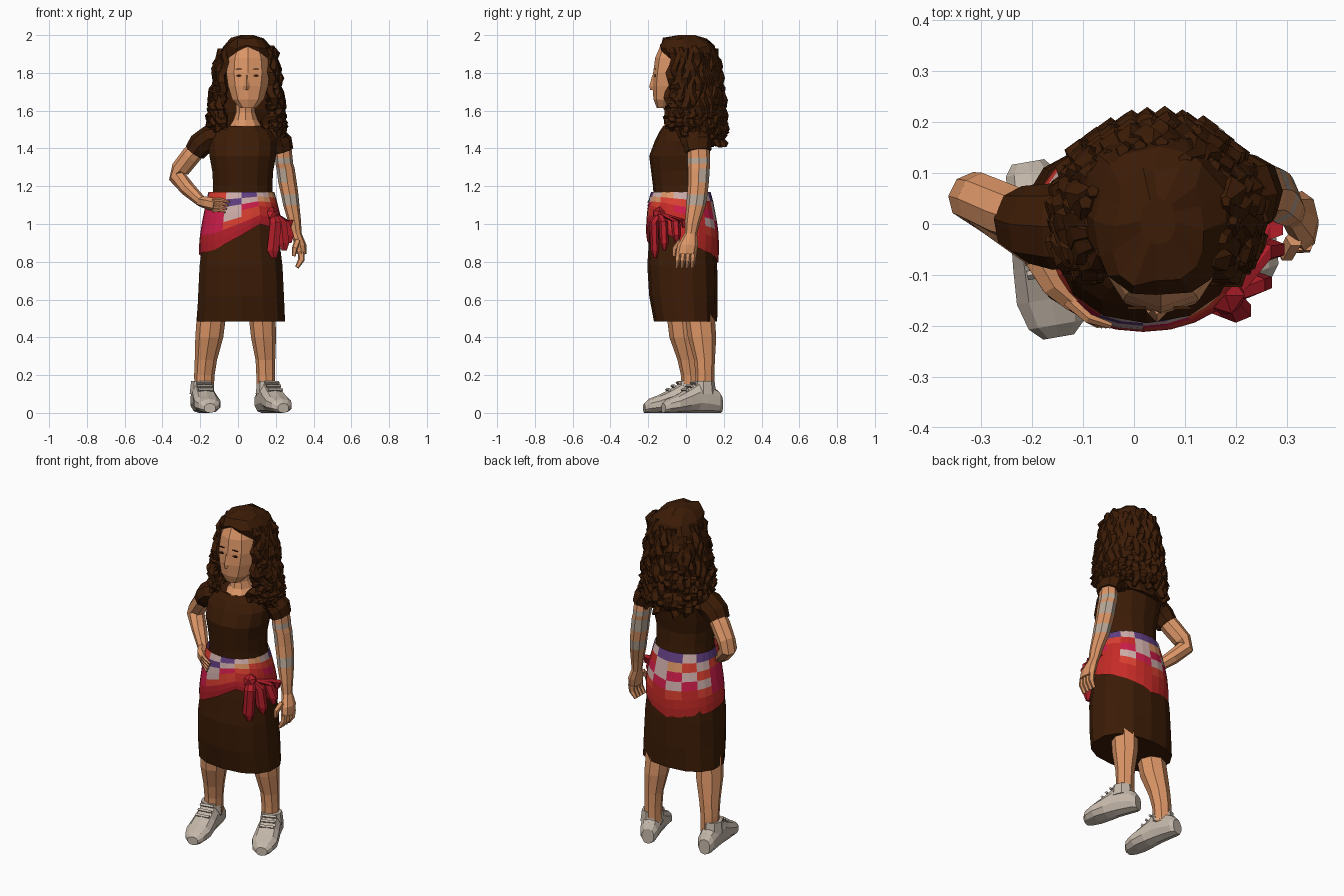
import bpy, bmesh, math, random
from mathutils import Vector, Matrix

random.seed(4)
cube = bpy.data.objects.get("Cube")
if cube:
    bpy.data.objects.remove(cube, do_unlink=True)

UP, BACK = Vector((0, 0, 1)), Vector((0, 1, 0))


def material(name, r, g, b):
    mat = bpy.data.materials.new(name)
    mat.use_nodes = True
    mat.diffuse_color = (r, g, b, 1)
    mat.node_tree.nodes["Principled BSDF"].inputs["Base Color"].default_value = (r, g, b, 1)
    return mat


skin = material("skin", .72, .305, .135)
brown = material("dark_brown", .045, .0115, .002)
canvas = material("shoe_canvas", .56, .48, .405)
red = material("deep_red", .45, .013, .022)
brick = material("brick_red", .56, .024, .02)
crimson = material("crimson", .62, .012, .07)
scarlet = material("scarlet", .70, .05, .03)
blush = material("blush_grey", .62, .42, .40)
purple = material("purple", .12, .05, .22)
ink = material("arm_marking", .48, .39, .31)


def sweep(bm, stations, sides=8, axis=None, ref=BACK, power=2, cap=True, color=None):
    """Skin rings (x, y, z, radius along ref, radius across) along a path."""
    centres = [Vector(s[:3]) for s in stations]
    rings = []
    for i, (c, s) in enumerate(zip(centres, stations)):
        t = axis or centres[min(i + 1, len(centres) - 1)] - centres[max(i - 1, 0)]
        t = t.normalized()
        u = (ref - t * t.dot(ref)).normalized()
        v = t.cross(u)
        ring = []
        for k in range(sides):
            a = math.tau * k / sides
            co, si = math.cos(a), math.sin(a)
            co = math.copysign(abs(co) ** (2 / power), co)
            si = math.copysign(abs(si) ** (2 / power), si)
            ring.append(bm.verts.new(c + u * s[3] * co + v * s[4] * si))
        rings.append(ring)
    for i in range(len(rings) - 1):
        for k in range(sides):
            n = (k + 1) % sides
            f = bm.faces.new((rings[i][k], rings[i][n], rings[i + 1][n], rings[i + 1][k]))
            if color:
                f.material_index = color(i, k)
    if cap:
        bm.faces.new(rings[0])
        bm.faces.new(rings[-1])
    return rings


def finish(bm, name, *mats):
    bmesh.ops.recalc_face_normals(bm, faces=bm.faces)
    mesh = bpy.data.meshes.new(name)
    bm.to_mesh(mesh)
    bm.free()
    for m in mats:
        mesh.materials.append(m)
    obj = bpy.data.objects.new(name, mesh)
    bpy.context.collection.objects.link(obj)
    return obj


def part(name, mat, stations, **options):
    bm = bmesh.new()
    sweep(bm, stations, **options)
    return finish(bm, name, mat)


def body(x, rows):
    """Horizontal rings from (z, front, back, half width)."""
    return [(x, (f + b) / 2, z, (b - f) / 2, w) for z, f, b, w in rows]


# Shirt, skirt, neck and upper chest
part("shirt", brown, body(.025, [
    (1.13, -.17, .12, .165), (1.2, -.175, .115, .16), (1.28, -.185, .11, .165),
    (1.36, -.195, .125, .18), (1.44, -.165, .135, .185), (1.49, -.14, .125, .155),
    (1.52, -.12, .1, .11)]), sides=14, axis=UP, power=2.2)
part("skirt", brown, body(.016, [
    (.485, -.17, .165, .238), (.62, -.195, .168, .232), (.78, -.205, .165, .224),
    (.93, -.195, .155, .205), (1.06, -.18, .14, .18), (1.14, -.17, .12, .165)]),
    sides=14, axis=UP, power=2.4)
part("neck", skin, body(.04, [
    (1.48, -.13, .09, .09), (1.522, -.118, .09, .085), (1.55, -.095, .075, .068),
    (1.59, -.085, .04, .054), (1.7, -.09, .04, .05)]), sides=10, axis=UP)

# Head with nose, brows and eyes
part("head", skin, body(.053, [
    (1.615, -.155, -.07, .045), (1.66, -.172, 0, .088), (1.73, -.178, .06, .11),
    (1.8, -.174, .09, .12), (1.88, -.163, .1, .112), (1.945, -.135, .08, .08)]),
    sides=10, axis=UP, power=2.2)
part("nose", skin, [(.045, -.165, 1.71, .025, .022), (.045, -.176, 1.73, .018, .018),
                    (.045, -.168, 1.79, .01, .008)], sides=4, axis=UP)
for side, label in ((-1, "right"), (1, "left")):
    for feature, z, wide, tall in (("eye", 1.785, .016, .007), ("brow", 1.82, .02, .003)):
        x = .05 + side * .045
        part(f"{label}_{feature}", brown, [(x, -.162, z, tall, wide), (x, -.168, z, tall, wide)],
             sides=6, axis=-BACK, ref=UP)

# Hair: a lumpy cap
cap = part("hair_cap", brown, body(.047, [
    (1.42, .08, .16, .10), (1.5, .02, .18, .165), (1.6, -.02, .18, .165),
    (1.7, -.04, .178, .16), (1.8, -.07, .175, .158), (1.88, -.115, .166, .152),
    (1.935, -.142, .145, .13), (1.975, -.12, .11, .09), (2, -.04, .05, .035)]),
    sides=16, axis=UP, power=2.3)
for v in cap.data.vertices:
    if v.co.z < 1.99:
        v.co += Vector([random.uniform(-.011, .011) for _ in range(3)])

# Hair: curly locks hanging round the back and sides
bm = bmesh.new()
LOCKS, STEPS = 48, 13


def lock(start, end, bulge):
    """A kinked, twisting strand whose middle is pushed out by bulge."""
    phase, turn = random.uniform(0, math.tau), random.choice((-1, 1))
    path = []
    for i in range(STEPS):
        f = i / (STEPS - 1)
        twist = phase + turn * i * 1.7
        p = start.lerp(end, f) + bulge * math.sin(math.pi * f)
        p += Vector((math.cos(twist), math.sin(twist), 0)) * .011
        r = random.uniform(.019, .031) * (.45 if i in (0, STEPS - 1) else 1)
        path.append((*p, r, r))
    sweep(bm, path, sides=5, axis=UP)


for j in range(LOCKS):
    a = math.radians(-40 + 260 * (j // 2) / (LOCKS // 2 - 1))
    out = Vector((math.cos(a), math.sin(a) * .93, 0))
    front = max(0, -math.sin(a))
    top = random.uniform(1.86, 1.95) if j % 2 else random.uniform(1.64, 1.74)
    low = 1.40 + .13 * front + random.uniform(0, .07)
    root = Vector((.045, .02, 0))
    lock(root + out * (.142 + .09 * (1.9 - top)) + UP * top, root + out * .188 + UP * low, out * .008)

# Hair: locks falling forward over the shoulders
for side in (-1, 1):
    for reach, y in ((.1, -.1), (.13, -.085), (.165, -.07), (.185, -.03)):
        lock(Vector((.045 + side * .145, -.05, 1.76)),
             Vector((.04 + side * reach, y, random.uniform(1.48, 1.52))), Vector((side * .012, 0, 0)))
finish(bm, "hair_locks", brown)

# Sleeves
part("right_sleeve", brown, [(-.08, .0, 1.46, .085, .07), (-.16, -.005, 1.45, .085, .068),
                             (-.2, .0, 1.42, .078, .066), (-.228, .01, 1.38, .066, .058)])
part("left_sleeve", brown, [(.13, .03, 1.46, .08, .07), (.2, .05, 1.46, .085, .065),
                            (.228, .06, 1.43, .08, .062), (.242, .065, 1.385, .07, .053)])

# Right arm bent with the hand on the hip
part("right_arm", skin, [(-.19, .005, 1.43, .05, .05), (-.25, .025, 1.36, .055, .052),
                         (-.305, .05, 1.29, .052, .05), (-.322, .055, 1.25, .05, .046),
                         (-.265, .01, 1.185, .045, .04), (-.19, -.06, 1.115, .03, .028)])
part("right_hand", skin, [(-.2, -.05, 1.12, .028, .03), (-.16, -.12, 1.11, .034, .025),
                          (-.12, -.155, 1.1, .034, .02)], sides=6, ref=UP)
bm = bmesh.new()
for k in range(4):
    z = 1.125 - .018 * k
    sweep(bm, [(-.13, -.15, z, .011, .012), (-.09, -.185, z + .003, .01, .01),
               (-.045 - .008 * k, -.2, z - .01, .006, .006)], sides=5, ref=UP)
finish(bm, "right_fingers", skin)

# Left arm hanging, with painted bands
bm = bmesh.new()
sweep(bm, [(.235, .065, 1.43, .055, .045), (.242, .068, 1.35, .06, .047),
           (.245, .068, 1.32, .06, .047), (.252, .068, 1.295, .058, .048),
           (.262, .066, 1.22, .055, .049), (.274, .06, 1.155, .054, .046),
           (.282, .053, 1.1, .052, .043), (.3, .035, 1.01, .04, .034),
           (.31, .025, .94, .032, .027)], sides=8, axis=UP,
      color=lambda i, k: int(i in (1, 5) or (i == 3 and k not in (4, 5))))
finish(bm, "left_arm", skin, ink)
bm = bmesh.new()
sweep(bm, [(.31, .025, .95, .033, .027), (.33, .01, .89, .055, .032),
           (.336, .0, .84, .055, .027)], sides=8, axis=UP)
for k in range(4):
    y = .042 - .027 * k
    sweep(bm, [(.335, y, .85, .016, .02), (.335, y - .005, .81, .015, .018),
               (.312, y - .01, .77, .01, .011)], sides=5)
sweep(bm, [(.315, -.03, .91, .018, .018), (.3, -.06, .87, .016, .016),
           (.295, -.062, .83, .01, .01)], sides=5)
finish(bm, "left_hand", skin)

# Legs
part("right_leg", skin, [(-.138, -.025, .54, .08, .078), (-.152, -.01, .4, .078, .074),
                         (-.17, .015, .28, .06, .059), (-.178, .025, .2, .052, .054),
                         (-.18, .03, .09, .05, .05)], axis=UP)
part("left_leg", skin, [(.126, .07, .54, .08, .072), (.135, .085, .4, .075, .066),
                        (.145, .098, .28, .055, .052), (.147, .1, .2, .05, .05),
                        (.147, .1, .09, .05, .05)], axis=UP)

# Shoes with laces
for label, heel, toe in (("right", (-.208, .122), (-.148, -.222)), ("left", (.125, .185), (.24, -.12))):
    heel, toe = Vector((*heel, 0)), Vector((*toe, 0))
    way = (toe - heel).normalized()
    outline = [(0, .045, .034), (.06, .06, .05), (.27, .078, .058), (.42, .082, .062), (.58, .065, .068),
               (.78, .047, .073), (.93, .037, .058), (1, .025, .032)]
    bm = bmesh.new()
    sweep(bm, [(*(heel.lerp(toe, f) + UP * h), h, w) for f, h, w in outline],
          sides=10, axis=way, ref=UP, power=2.3)
    ankle = heel.lerp(toe, .3)
    sweep(bm, [(*(ankle + UP * z), r, r) for z, r in ((.1, .066), (.168, .058))], axis=UP)
    across = way.cross(UP) * .04
    for f, z in ((.47, .16), (.55, .142), (.63, .122)):
        c = heel.lerp(toe, f) + UP * z
        sweep(bm, [(*(c + across * e), .009, .009) for e in (-1, 0, 1)], sides=4, ref=UP)
    finish(bm, f"{label}_shoe", canvas)

# Patchwork hip scarf with a slanting hem
hem = [(0, .9), (90, .79), (180, .84), (225, .86), (270, .94), (300, 1), (330, .97), (360, .9)]


def hem_height(deg):
    for (a, p), (b, q) in zip(hem, hem[1:]):
        if a <= deg <= b:
            return p + (q - p) * (deg - a) / (b - a)


# One letter per patch, running from the back round by the right hip
palette = {"r": red, "b": brick, "c": crimson, "s": scarlet, "g": blush, "p": purple, "k": skin}
letters = list(palette)
patches = ["pgppssgpgkgpgp", "ksgsscpgksssbg", "cgscccgcsbcbcg", "gcgcccgsbbbbgc",
           "sbscccssbbbbsb", "bbbbrrrrrbbbbb", "bbbbrrrrrrbbbb"]
bm = bmesh.new()
rings = sweep(bm, body(.018, [
    (1.17, -.185, .13, .175), (1.12, -.195, .145, .185), (1.07, -.2, .155, .195),
    (1.02, -.205, .165, .205), (.97, -.208, .172, .213), (.92, -.21, .174, .22),
    (.86, -.212, .174, .224), (.8, -.21, .17, .224)]),
    sides=28, axis=UP, power=2.1, cap=False, color=lambda i, k: letters.index(patches[i][k // 2]))
for i, ring in enumerate(rings):
    for v in ring:
        angle = math.degrees(math.atan2(v.co.y + .02, v.co.x - .018)) % 360
        v.co.z = 1.17 - (1.17 - hem_height(angle)) * i / 7
finish(bm, "hip_scarf", *palette.values())

# Scarf knot and hanging tails
bm = bmesh.new()
bmesh.ops.create_icosphere(bm, subdivisions=1, radius=.042,
                           matrix=Matrix.Translation((.18, -.14, 1.05)))
for x, y, z in ((.185, -.165, .82), (.24, -.115, .86), (.265, -.05, .9), (.262, -.01, .98)):
    sweep(bm, [(.185, -.14, 1.06, .02, .02), ((x + .185) / 2 + .015, y - .005, .97 + z / 20, .024, .034),
               (x, y, z + .04, .022, .036), (x + .005, y, z, .008, .015)], sides=6, axis=-UP)
finish(bm, "scarf_knot", red)
